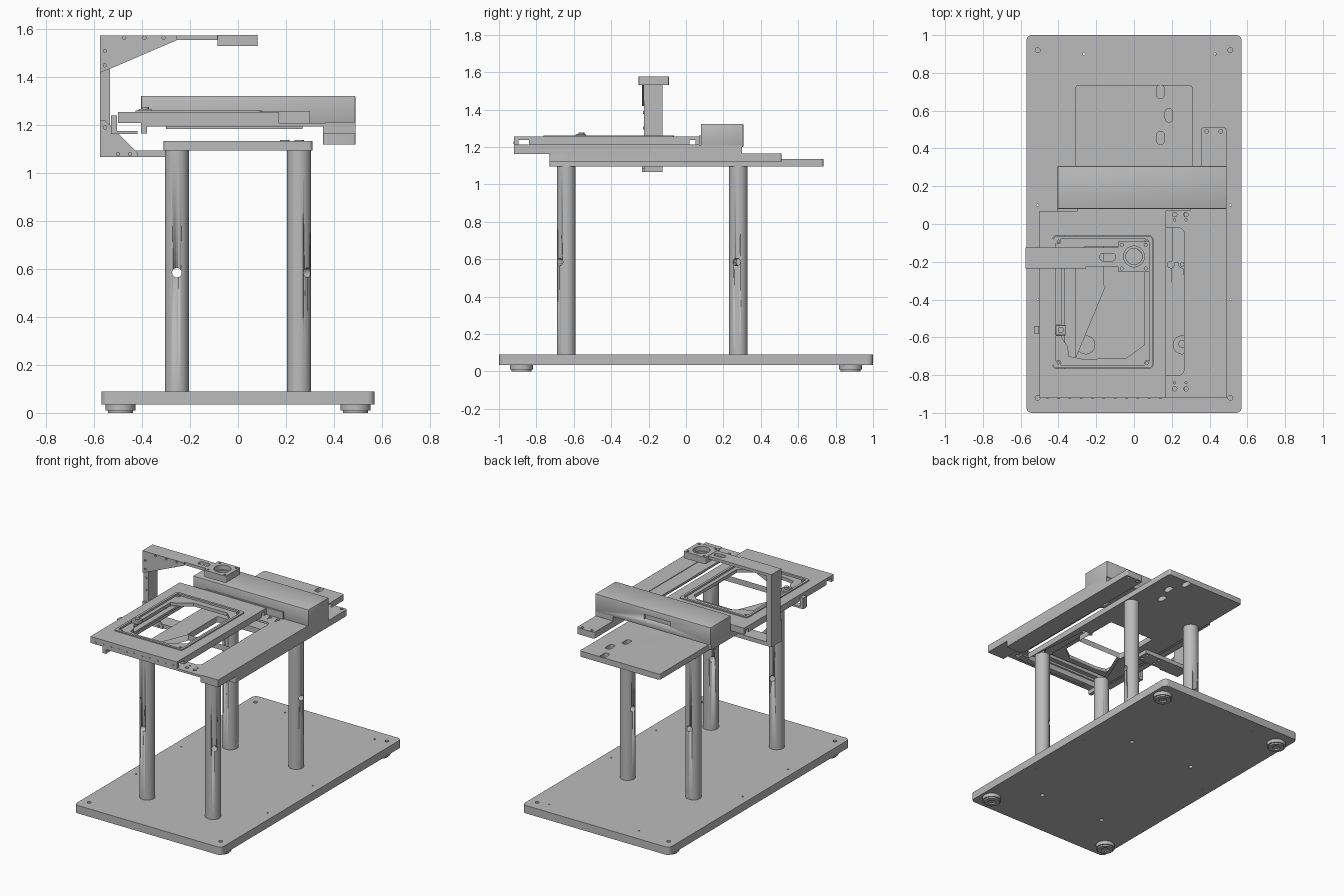
import bpy, math
from mathutils import Vector

if "Cube" in bpy.data.objects:
    bpy.data.objects.remove(bpy.data.objects["Cube"])

grey = bpy.data.materials.new("machined grey")
grey.use_nodes = True
grey.diffuse_color = (0.5, 0.5, 0.5, 1)
grey.node_tree.nodes["Principled BSDF"].inputs["Base Color"].default_value = (0.5, 0.5, 0.5, 1)


def finish(ob, name):
    """Name the active object, give it the material and crisp shading."""
    ob.name = name
    ob.data.materials.clear()
    ob.data.materials.append(grey)
    bpy.ops.object.shade_smooth_by_angle(angle=math.radians(35))
    return ob


def circle(x, y, r, n=20):
    return [(x + r * math.cos(math.tau * i / n), y + r * math.sin(math.tau * i / n)) for i in range(n)]


def rect(x0, x1, y0, y1, r=0.0):
    """Rectangle outline with optional rounded corners."""
    if r == 0:
        return [(x0, y0), (x1, y0), (x1, y1), (x0, y1)]
    corners = [(x1 - r, y1 - r), (x0 + r, y1 - r), (x0 + r, y0 + r), (x1 - r, y0 + r)]
    return [(cx + r * math.cos(a), cy + r * math.sin(a))
            for q, (cx, cy) in enumerate(corners)
            for a in [math.pi / 2 * (q + k / 6) for k in range(7)]]


def plate(name, outline, low, high, holes=(), upright=False):
    """Extruded outline with holes; upright plates lie in x-z and span y."""
    cu = bpy.data.curves.new(name, "CURVE")
    cu.dimensions = "2D"
    cu.fill_mode = "BOTH"
    cu.extrude = (high - low) / 2
    for loop in [outline, *holes]:
        sp = cu.splines.new("POLY")
        sp.points.add(len(loop) - 1)
        for p, (x, y) in zip(sp.points, loop):
            p.co = (x, y, 0, 1)
        sp.use_cyclic_u = True
    ob = bpy.data.objects.new(name, cu)
    bpy.context.collection.objects.link(ob)
    mid = (low + high) / 2
    ob.location = (0, mid, 0) if upright else (0, 0, mid)
    if upright:
        ob.rotation_euler.x = math.pi / 2
    bpy.ops.object.select_all(action="DESELECT")
    ob.select_set(True)
    bpy.context.view_layer.objects.active = ob
    bpy.ops.object.convert(target="MESH")
    return finish(bpy.context.object, name)


def box(name, x0, x1, y0, y1, z0, z1, bevel=0.0):
    bpy.ops.mesh.primitive_cube_add(size=1, location=((x0 + x1) / 2, (y0 + y1) / 2, (z0 + z1) / 2))
    ob = bpy.context.object
    ob.scale = (x1 - x0, y1 - y0, z1 - z0)
    bpy.ops.object.transform_apply(location=False, rotation=False)
    if bevel:
        m = ob.modifiers.new("edge", "BEVEL")
        m.width, m.segments = bevel, 2
        bpy.ops.object.modifier_apply(modifier=m.name)
    return finish(ob, name)


def rod(name, centre, axis, r, length, n=32):
    turn = Vector(axis).to_track_quat("Z", "Y").to_euler()
    bpy.ops.mesh.primitive_cylinder_add(vertices=n, radius=r, depth=length, location=centre, rotation=turn)
    return finish(bpy.context.object, name)


def cut(ob, tool):
    m = ob.modifiers.new("cut", "BOOLEAN")
    m.operation, m.solver, m.object = "DIFFERENCE", "EXACT", tool
    bpy.context.view_layer.objects.active = ob
    bpy.ops.object.modifier_apply(modifier=m.name)
    bpy.data.objects.remove(tool)


# Legs with a cross hole each
legs = {(-0.255, -0.64): (0, 1, 0), (-0.255, 0.28): (0, 1, 0),
        (0.255, -0.64): (1, -1, 0), (0.255, 0.28): (1, -0.2, 0)}
for (x, y), axis in legs.items():
    leg = rod("leg", (x, y, 0.595), axis=(0, 0, 1), r=0.05, length=1.01, n=40)
    cut(leg, rod("leg_cutter", (x, y, 0.585), axis, 0.02, 0.2, 20))

# Base plate and feet
small = [(-0.51, 0.1), (0.51, 0.1), (-0.51, -0.4), (0.51, -0.4), (-0.265, 0.9), (0.43, 0.9)]
base_holes = [circle(x, y, 0.013) for x in (-0.51, 0.51) for y in (-0.92, 0.92)]
base_holes += [circle(x, y, 0.006, 10) for x, y in small] + [circle(x, y, 0.015) for x, y in legs]
plate("base_plate", rect(-0.57, 0.57, -1, 1, 0.03), 0.035, 0.09, base_holes)
for x in (-0.49, 0.49):
    for y in (-0.88, 0.88):
        plate("foot_collar", circle(x, y, 0.062, 32), 0.01, 0.035)
        plate("foot_pad", circle(x, y, 0.053, 32), 0, 0.01, [circle(x, y, 0.025)])

# Table plate on the legs, with a light opening and slots
slots = [rect(x - 0.02, x + 0.02, y - 0.035, y + 0.035, 0.018)
         for x, y in [(0.14, 0.70), (0.185, 0.575), (0.14, 0.455)]]
screws = [(0.195, -0.215), (0.255, -0.215), (0.255, -0.635)]
plate("table_plate", rect(-0.31, 0.31, -0.73, 0.735, 0.015), 1.095, 1.135,
      slots + [rect(-0.16, 0.2, -0.33, 0, 0.01)] + [circle(x, y, 0.012) for x, y in screws])
for x, y in screws:
    plate("table_screw", circle(x, y, 0.02), 1.133, 1.138, [circle(x, y, 0.01, 6)])

# Fixed stage frame with side rails and drive arm
stage_holes = [circle(x, y, r, 12) for x in (0.215, 0.275)
               for y, r in ((0.05, 0.012), (0.022, 0.006), (-0.84, 0.006), (-0.872, 0.012))]
plate("stage_frame", rect(-0.405, 0.49, -0.92, 0.3), 1.195, 1.21,
      [rect(-0.365, 0.265, -0.8, -0.02, 0.03)] + stage_holes)
for y in (-0.86, 0.03):
    box("stage_cross_rail", -0.3, 0.27, y - 0.03, y + 0.03, 1.185, 1.196)
box("stage_right_lip", -0.405, -0.38, -0.92, 0.3, 1.165, 1.2)
box("stage_left_rail", 0.355, 0.49, -0.92, 0.3, 1.163, 1.2)
plate("drive_arm", rect(0.355, 0.49, -0.73, 0.51, 0.01), 1.12, 1.165,
      [circle(x, 0.49, 0.01, 12) for x in (0.385, 0.46)])
box("rail_step", 0.365, 0.49, -0.92, 0.07, 1.208, 1.214)

# Drive housing across the stage with a connector slot at the back
housing = box("drive_housing", -0.405, 0.49, 0.08, 0.307, 1.2, 1.323, 0.005)
cut(housing, box("slot_cutter", -0.09, 0.11, 0.29, 0.33, 1.245, 1.28))
box("housing_front_strip", -0.3, 0.3, 0.07, 0.082, 1.21, 1.26)

# Moving table in two layers, with rails at the ends
window = rect(-0.43, 0.1, -0.765, -0.062, 0.02)
plate("moving_table", rect(-0.5, 0.17, -0.92, 0.07), 1.237, 1.255, [window])
plate("moving_table_core", rect(-0.5, 0.17, -0.84, 0.02), 1.21, 1.237, [window])
for y0, y1 in ((-0.92, -0.895), (0.05, 0.07)):
    box("table_end_rail", -0.5, 0.17, y0, y1, 1.21, 1.238)
for i in range(11):
    rod("rail_screw", (-0.46 + i * 0.06, -0.92, 1.222), (0, 1, 0), 0.007, 0.006, 12)

# Specimen insert: rim, stepped ledge, corner screws and clamp
plate("insert_rim", rect(-0.428, 0.098, -0.763, -0.064, 0.02), 1.235, 1.261,
      [rect(-0.412, 0.082, -0.747, -0.08, 0.02)])
ledge_opening = [(-0.385, -0.6), (-0.35, -0.65), (-0.345, -0.7), (-0.27, -0.715), (-0.04, -0.71),
                 (0.0, -0.68), (0.055, -0.64), (0.055, -0.17), (0.0, -0.12), (-0.26, -0.12),
                 (-0.31, -0.16), (-0.385, -0.2)]
plate("insert_ledge", rect(-0.42, 0.09, -0.755, -0.07), 1.225, 1.248, [ledge_opening])
for x in (-0.4, 0.07):
    for y in (-0.735, -0.092):
        plate("insert_screw", circle(x, y, 0.015), 1.247, 1.258, [circle(x, y, 0.007, 6)])
box("clamp_block", -0.415, -0.36, -0.59, -0.535, 1.245, 1.268, 0.004)
rod("clamp_knob", (-0.388, -0.56, 1.27), (0, 0, 1), 0.016, 0.012, 16)

# Small position tab on the table's right edge
box("position_tab", -0.53, -0.42, -0.58, -0.54, 1.163, 1.176)
box("position_tab_post", -0.53, -0.505, -0.58, -0.54, 1.175, 1.24)

# Camera bracket: post, arms, gussets and ring head
y0, y1 = -0.225, -0.125
box("bracket_post", -0.575, -0.535, y0, y1, 1.067, 1.575)
plate("bracket_top_arm", rect(-0.575, -0.08, y0, y1), 1.555, 1.575,
      [circle(-0.555, y, 0.012) for y in (-0.21, -0.14)]
      + [rect(-0.18, -0.1, -0.195, -0.155, 0.015)])
plate("bracket_bottom_arm", rect(-0.575, -0.21, y0, y1), 1.067, 1.095,
      [circle(x, y, 0.01, 12) for x in (-0.34, -0.24) for y in (-0.2, -0.15)])
plate("upper_gusset", [(-0.575, 1.575), (-0.575, 1.42), (-0.535, 1.435), (-0.255, 1.555), (-0.255, 1.575)],
      -0.236, -0.224, [circle(x, z, 0.007, 10) for x, z in
                       [(-0.555, 1.51), (-0.555, 1.45), (-0.475, 1.565), (-0.39, 1.565), (-0.31, 1.565)]],
      upright=True)
plate("lower_gusset", [(-0.575, 1.067), (-0.42, 1.067), (-0.42, 1.085), (-0.555, 1.22), (-0.575, 1.22)],
      -0.236, -0.224, [circle(x, z, 0.007, 10) for x, z in
                       [(-0.555, 1.19), (-0.5, 1.08), (-0.45, 1.08)]], upright=True)
for z in (1.3, 1.385):
    rod("post_screw", (-0.555, y0, z), (0, 1, 0), 0.008, 0.008, 12)
plate("camera_ring", rect(-0.085, 0.082, -0.253, -0.092, 0.006), 1.53, 1.577,
      [circle(0, -0.172, 0.055, 32)]
      + [circle(x, y, 0.008, 10) for x in (-0.065, 0.062) for y in (-0.235, -0.11)])
plate("camera_ring_lip", circle(0, -0.172, 0.056, 32), 1.532, 1.545, [circle(0, -0.172, 0.043, 32)])
